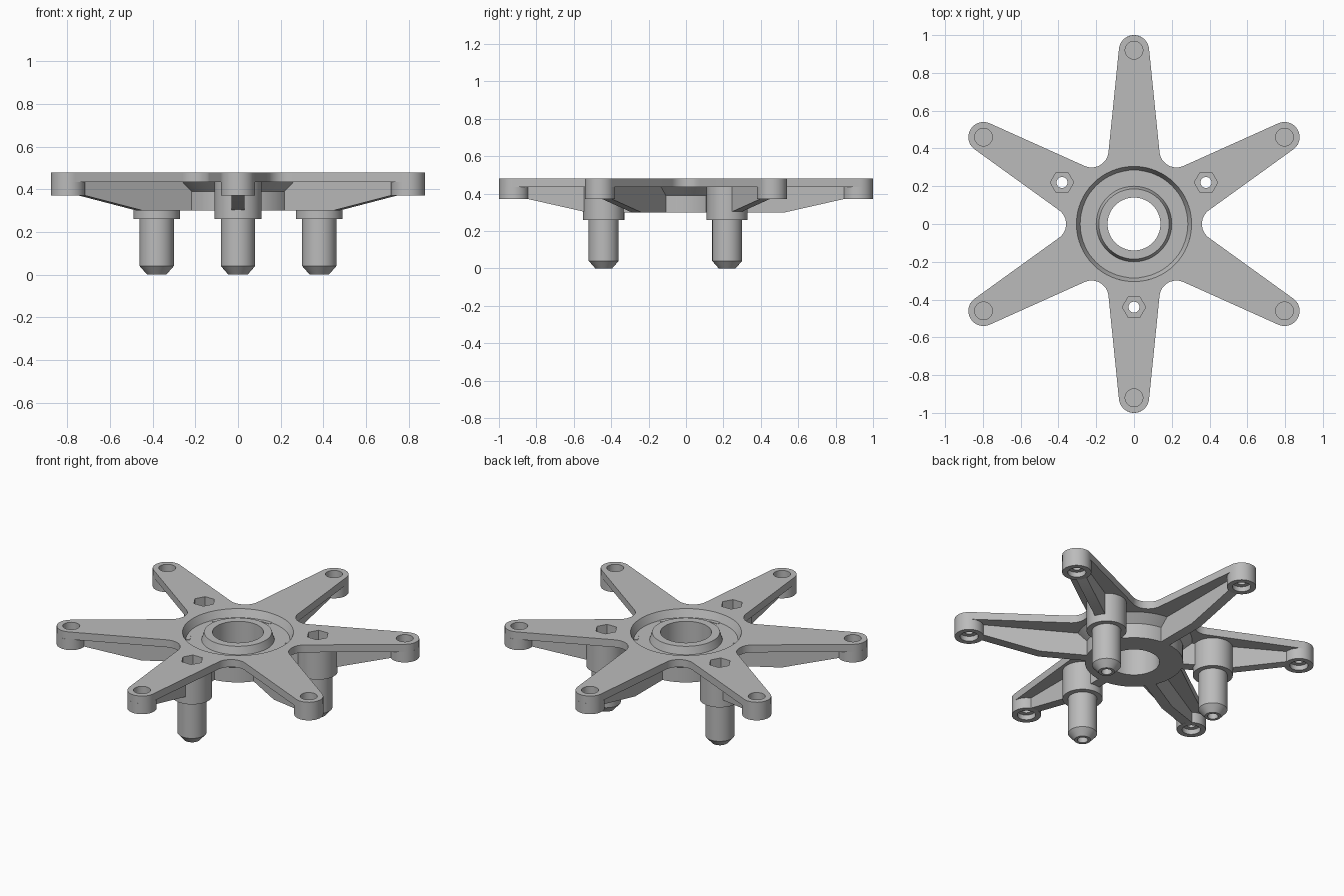
import bpy, bmesh
from math import sin, cos, tan, pi, radians
from mathutils import Matrix, Vector

old = bpy.data.objects.get("Cube")
if old:
    bpy.data.objects.remove(old, do_unlink=True)

grey = bpy.data.materials.new("plain_grey")
grey.use_nodes = True
colour = (0.5, 0.5, 0.5, 1)
grey.diffuse_color = colour
grey.node_tree.nodes["Principled BSDF"].inputs["Base Color"].default_value = colour

TOP, UNDER, BASE = 0.48, 0.435, 0.30    # plate top, plate underside, hub bottom
TIP, LEG = 0.92, 0.44                   # distances from the centre
ARMS = [radians(-90 + 60 * k) for k in range(6)]


def spot(radius, angle):
    return Vector((radius * cos(angle), radius * sin(angle), 0))


def add_object(name, bm):
    bmesh.ops.recalc_face_normals(bm, faces=bm.faces)
    mesh = bpy.data.meshes.new(name)
    bm.to_mesh(mesh)
    bm.free()
    mesh.materials.append(grey)
    obj = bpy.data.objects.new(name, mesh)
    bpy.context.collection.objects.link(obj)
    return obj


def prism(name, points, offset, matrix=Matrix()):
    """Extrude a closed outline along an offset."""
    bm = bmesh.new()
    face = bm.faces.new([bm.verts.new(p) for p in points])
    out = bmesh.ops.extrude_face_region(bm, geom=[face])
    moved = [v for v in out["geom"] if isinstance(v, bmesh.types.BMVert)]
    bmesh.ops.translate(bm, vec=offset, verts=moved)
    bm.transform(matrix)
    return add_object(name, bm)


def column(name, at, radius, low, high, sides=32):
    ring = [at + spot(radius, 2 * pi * i / sides) + Vector((0, 0, low)) for i in range(sides)]
    return prism(name, ring, (0, 0, high - low))


def lathe(name, profile, at=Vector(), sides=48):
    """Spin a radius and height profile; a zero radius closes on the axis."""
    bm = bmesh.new()
    verts = [bm.verts.new((r, 0, z)) for r, z in profile]
    edges = [bm.edges.new((verts[i - 1], verts[i])) for i in range(len(verts))
             if profile[i - 1][0] + profile[i][0] > 0]
    bmesh.ops.spin(bm, geom=verts + edges, axis=(0, 0, 1), cent=(0, 0, 0),
                   angle=2 * pi, steps=sides, use_duplicate=False)
    bmesh.ops.remove_doubles(bm, verts=bm.verts, dist=1e-5)
    bmesh.ops.translate(bm, vec=at, verts=bm.verts)
    return add_object(name, bm)


def cut(obj, cutters):
    for cutter in cutters:
        mod = obj.modifiers.new("cut", "BOOLEAN")
        mod.operation, mod.solver, mod.object = "DIFFERENCE", "EXACT", cutter
    bpy.context.view_layer.update()
    done = bpy.data.meshes.new_from_object(obj.evaluated_get(bpy.context.evaluated_depsgraph_get()))
    obj.modifiers.clear()
    obj.data = done


# Star outline: rounded tips joined by concave fillets
taper, tip_r, fillet = radians(5.8), 0.08, 0.09
root = tip_r / cos(taper) + TIP * tan(taper)
corner = root / (0.5 + tan(taper) * cos(pi / 6))
half = pi / 6 + taper
centre = corner + fillet / sin(half)
outline = []
for a in ARMS:
    for i in range(17):
        outline.append(spot(TIP, a) + spot(tip_r, a + (pi / 2 - taper) * (i / 8 - 1)))
    v = a + pi / 6
    for i in range(13):
        outline.append(spot(centre, v) + spot(fillet, v + pi + (pi / 2 - half) * (1 - i / 6)))
for p in outline:
    p.z = UNDER
star_plate = prism("star_plate", outline, (0, 0, TOP - UNDER))
parts = [star_plate]

# Hub with a ring groove around the central sleeve
parts.append(lathe("hub", [(0.14, BASE), (0.27, BASE), (0.27, 0.39), (0.32, UNDER),
                           (0.305, TOP), (0.285, UNDER), (0.2, UNDER),
                           (0.186, TOP), (0.14, TOP)], sides=64))
plate_cutters = [column("hub_cutter", Vector(), 0.305, 0.4, 0.6, 64)]

# Three legs, with nut pockets and through holes
legs, leg_cutters = [], []
for a in ARMS[::2]:
    at = spot(LEG, a)
    legs.append(lathe("leg", [(0, 0), (0.045, 0), (0.08, 0.04), (0.08, 0.26),
                              (0.11, 0.26), (0.11, UNDER), (0, UNDER)], at))
    leg_cutters.append((column("nut_cutter", at, 0.062, 0.38, 0.6, 6),
                        column("bolt_cutter", at, 0.029, -0.1, 0.5)))
parts += legs

# Ribs and tip bosses under every arm
ribs = []
side = [(0.262, BASE), (0.53, BASE), (0.84, 0.37), (0.86, 0.375), (0.86, 0.437), (0.262, 0.437)]
for a in ARMS:
    ribs.append(prism("arm_rib", [(u, -0.03, z) for u, z in side], (0, 0.06, 0),
                      Matrix.Rotation(a, 4, "Z")))
    at = spot(TIP, a)
    parts.append(lathe("tip_boss", [(0, UNDER), (tip_r, UNDER), (tip_r, 0.37), (0.05, 0.37),
                                    (0.05, 0.40), (0.025, 0.40), (0.025, 0.415), (0, 0.415)], at))
    plate_cutters.append(column("tip_cutter", at, 0.047, 0.4, 0.6))
parts += ribs

# Cut the pockets and holes
for leg, rib, pair in zip(legs, ribs[::2], leg_cutters):
    cut(leg, pair)
    cut(rib, pair)
    plate_cutters.append(pair[0])
cut(star_plate, plate_cutters)
for cutter in plate_cutters + [pair[1] for pair in leg_cutters]:
    bpy.data.objects.remove(cutter, do_unlink=True)

# Smooth the round walls and keep edges sharp
bpy.ops.object.select_all(action="DESELECT")
for obj in parts:
    obj.select_set(True)
bpy.context.view_layer.objects.active = star_plate
bpy.ops.object.shade_smooth_by_angle(angle=radians(30))
